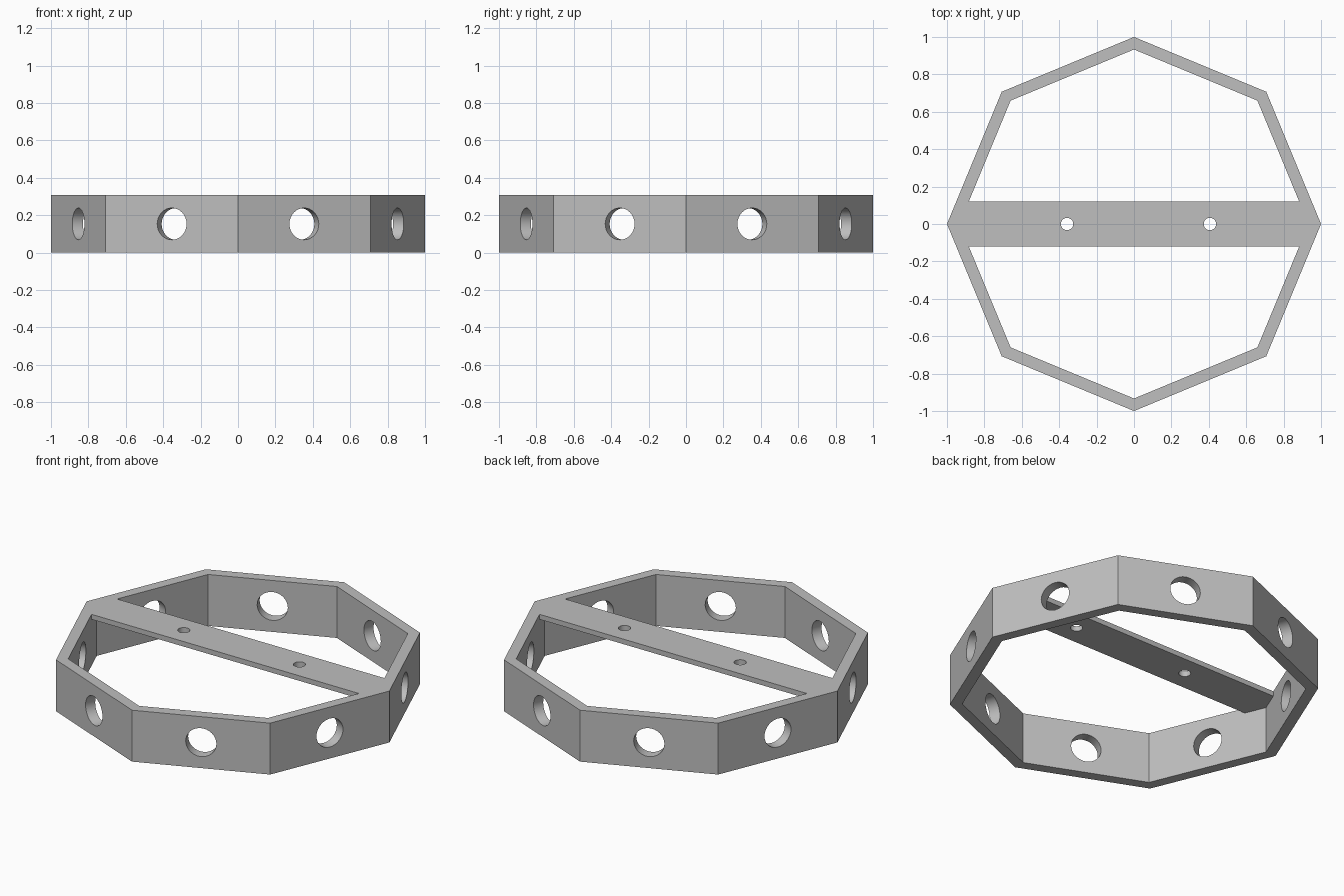
import bpy
import bmesh
from math import cos, sin, tan, pi
from mathutils import Matrix, Vector

cube = bpy.data.objects.get("Cube")
if cube:
    bpy.data.objects.remove(cube, do_unlink=True)

SIDES = 8
OUTER, INNER = 1.0, 0.933
HEIGHT = 0.307
BAR_HALF, BAR_THICK = 0.12, 0.03
STEP = 2 * pi / SIDES

grey = bpy.data.materials.new("plain grey")
grey.use_nodes = True
grey.diffuse_color = (0.52, 0.52, 0.52, 1)
grey.node_tree.nodes["Principled BSDF"].inputs["Base Color"].default_value = grey.diffuse_color


def finish(bm, name):
    bmesh.ops.recalc_face_normals(bm, faces=bm.faces)
    mesh = bpy.data.meshes.new(name)
    bm.to_mesh(mesh)
    bm.free()
    mesh.materials.append(grey)
    obj = bpy.data.objects.new(name, mesh)
    bpy.context.collection.objects.link(obj)
    return obj


def boolean(obj, other, operation):
    mod = obj.modifiers.new(other.name, "BOOLEAN")
    mod.operation = operation
    mod.solver = "EXACT"
    mod.object = other
    other.hide_render = True
    other.hide_set(True)


def add_cylinder(bm, radius, depth, matrix):
    bmesh.ops.create_cone(bm, cap_ends=True, segments=32, radius1=radius,
                          radius2=radius, depth=depth, matrix=matrix)


# Octagonal ring wall
bm = bmesh.new()
loops = [[bm.verts.new((r * cos(i * STEP), r * sin(i * STEP), z)) for i in range(SIDES)]
         for r, z in ((OUTER, 0), (OUTER, HEIGHT), (INNER, HEIGHT), (INNER, 0))]
for a, b in zip(loops, loops[1:] + loops[:1]):
    for i in range(SIDES):
        j = (i + 1) % SIDES
        bm.faces.new((a[i], a[j], b[j], b[i]))
frame = finish(bm, "octagon_frame")

# Thin crossbar, its pointed ends buried in the wall
tip = (OUTER + INNER) / 2
shoulder = tip - BAR_HALF * tan(STEP / 2)
outline = [(tip, 0), (shoulder, BAR_HALF), (-shoulder, BAR_HALF),
           (-tip, 0), (-shoulder, -BAR_HALF), (shoulder, -BAR_HALF)]
bm = bmesh.new()
face = bm.faces.new([bm.verts.new((x, y, HEIGHT - BAR_THICK)) for x, y in outline])
top = bmesh.ops.extrude_face_region(bm, geom=[face])["geom"]
bmesh.ops.translate(bm, vec=Vector((0, 0, BAR_THICK)),
                    verts=[v for v in top if isinstance(v, bmesh.types.BMVert)])
bar = finish(bm, "crossbar")

# Cutters: one hole through each wall, two through the crossbar
bm = bmesh.new()
middle = tip * cos(STEP / 2)
for i in range(SIDES):
    matrix = (Matrix.Rotation((i + 0.5) * STEP, 4, "Z")
              @ Matrix.Translation((middle, 0, HEIGHT / 2))
              @ Matrix.Rotation(pi / 2, 4, "Y"))
    add_cylinder(bm, 0.085, 0.2, matrix)
for x in (-0.358, 0.406):
    add_cylinder(bm, 0.033, 0.1, Matrix.Translation((x, 0, HEIGHT - BAR_THICK / 2)))
holes = finish(bm, "hole_cutters")

boolean(frame, bar, "UNION")
boolean(frame, holes, "DIFFERENCE")

# Bake the booleans and drop the helpers
bpy.context.view_layer.update()
graph = bpy.context.evaluated_depsgraph_get()
result = bpy.data.meshes.new_from_object(frame.evaluated_get(graph))
frame.modifiers.clear()
frame.data = result
for helper in (bar, holes):
    bpy.data.objects.remove(helper, do_unlink=True)

# Round hole walls shade smooth, all corners stay crisp
bpy.context.view_layer.objects.active = frame
frame.select_set(True)
bpy.ops.object.shade_smooth_by_angle(angle=pi / 9)
